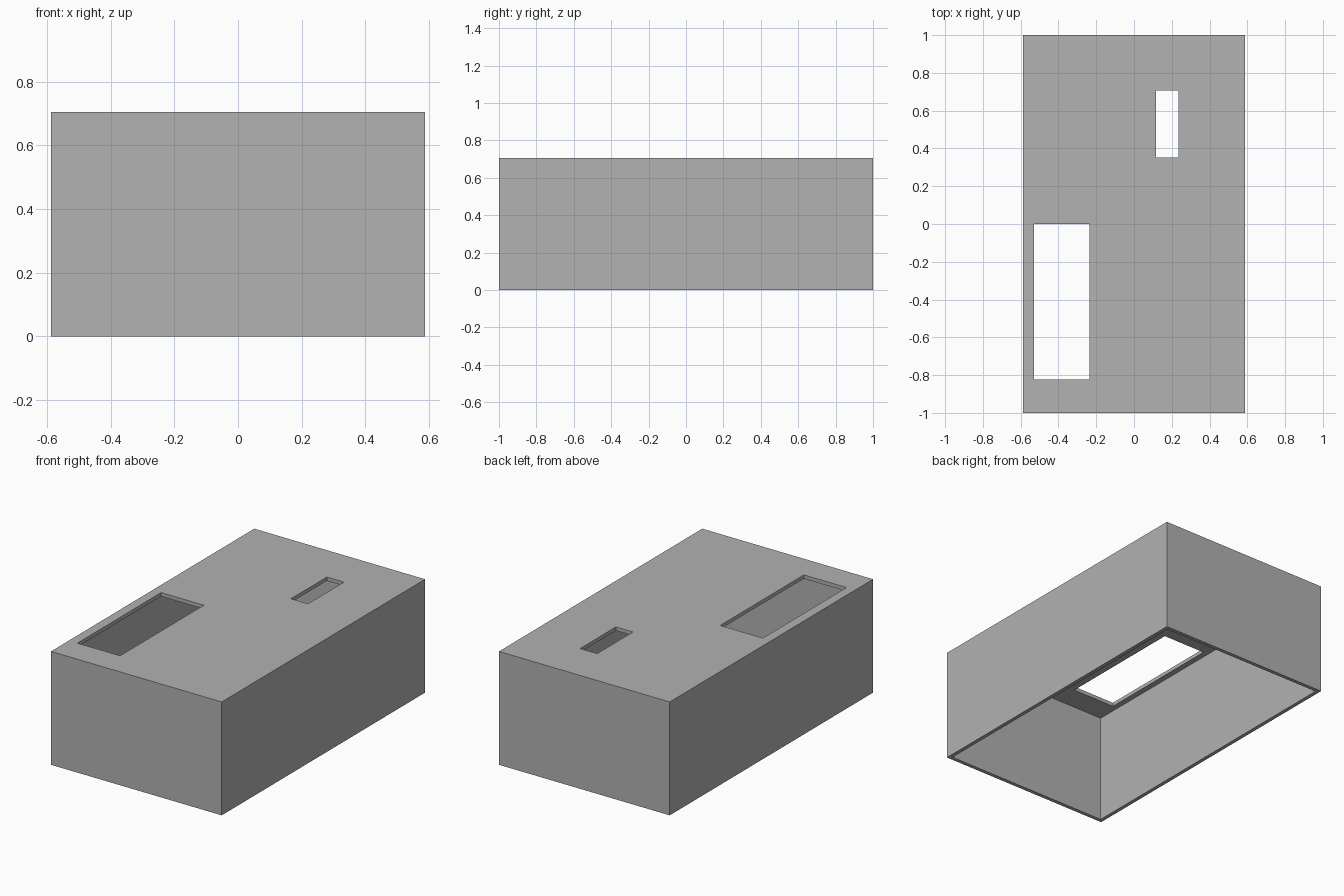
import bpy

cube = bpy.data.objects.get("Cube")
if cube:
    bpy.data.objects.remove(cube, do_unlink=True)

U = 2 / 85                      # one wall thickness
WIDTH, LENGTH, HEIGHT = 50 * U, 85 * U, 30 * U

grey = bpy.data.materials.new("plain grey")
grey.use_nodes = True
colour = (0.445, 0.445, 0.445, 1)
grey.diffuse_color = colour
grey.node_tree.nodes["Principled BSDF"].inputs["Base Color"].default_value = colour


def box(name, low, high):
    """Axis-aligned box between two corners."""
    bpy.ops.mesh.primitive_cube_add(size=1, location=[(a + b) / 2 for a, b in zip(low, high)])
    obj = bpy.context.object
    obj.name = name
    obj.scale = [b - a for a, b in zip(low, high)]
    bpy.ops.object.transform_apply(location=True, rotation=False, scale=True)
    obj.data.materials.append(grey)
    return obj


def cut(target, cutter):
    """Subtract the cutter from the target, then discard it."""
    cutter.hide_render = True
    mod = target.modifiers.new("cut", 'BOOLEAN')
    mod.operation = 'DIFFERENCE'
    mod.solver = 'EXACT'
    mod.object = cutter
    bpy.context.view_layer.objects.active = target
    bpy.ops.object.modifier_apply(modifier=mod.name)
    bpy.data.objects.remove(cutter, do_unlink=True)


# Outer body
cover = box("box_cover", (-WIDTH / 2, -LENGTH / 2, 0), (WIDTH / 2, LENGTH / 2, HEIGHT))

# Hollow interior, open at the bottom
cut(cover, box("cavity_cutter", (-WIDTH / 2 + U, -LENGTH / 2 + U, -U),
               (WIDTH / 2 - U, LENGTH / 2 - U, HEIGHT - U)))

# Large and small rectangular openings in the top panel
for name, x0, x1, y0, y1 in (("large", -22.5, -10, -35, 0), ("small", 5, 10, 15, 30)):
    cut(cover, box(name + "_opening_cutter", (x0 * U, y0 * U, HEIGHT - 3 * U),
                   (x1 * U, y1 * U, HEIGHT + U)))
